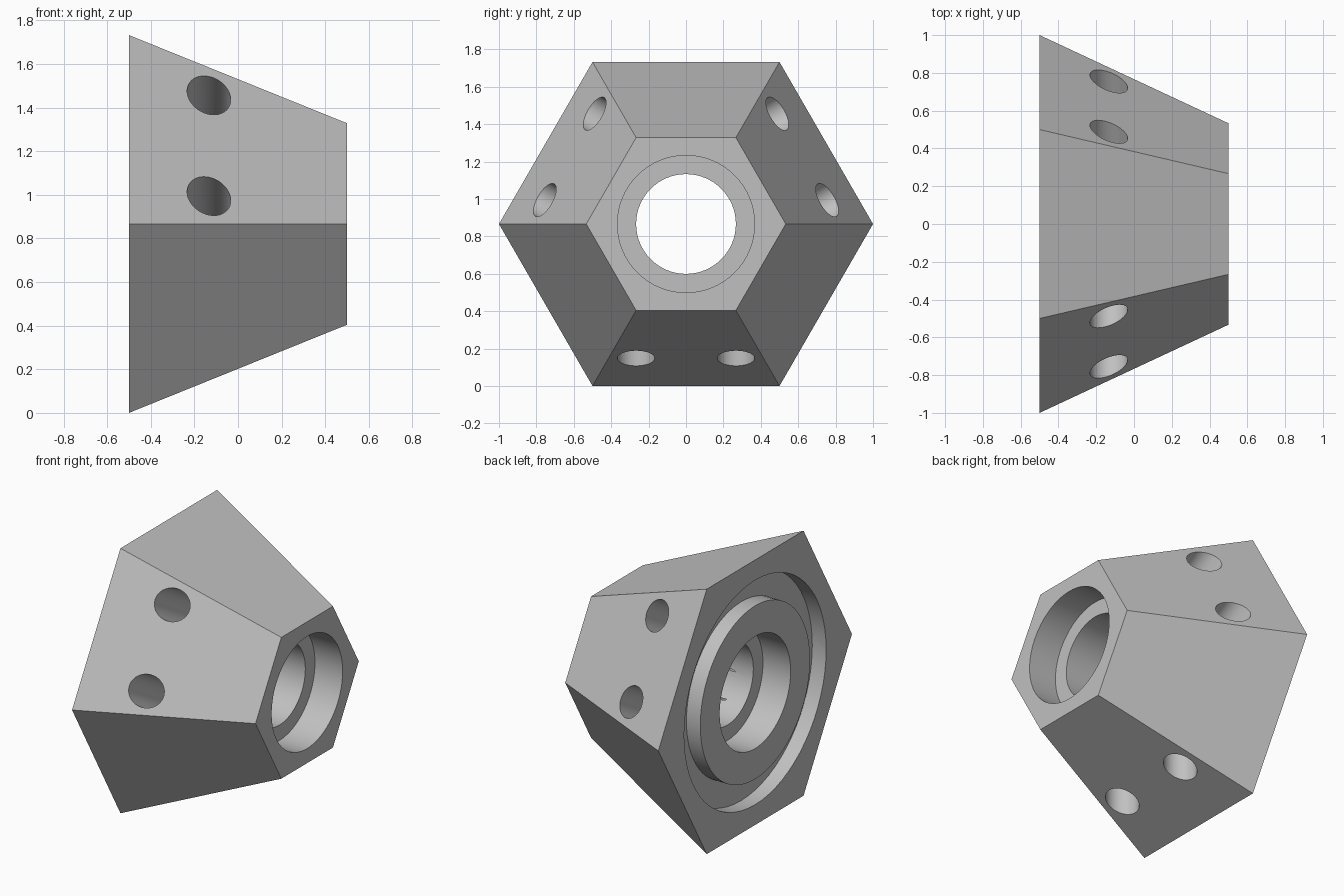
import bpy, bmesh, math
from mathutils import Matrix, Vector

if "Cube" in bpy.data.objects:
    bpy.data.objects.remove(bpy.data.objects["Cube"])

UNIT = 1 / 15                   # design module
LIFT = math.sqrt(3) / 2         # height of the central axis
AXIS = Matrix.Translation((0, 0, LIFT))

grey = bpy.data.materials.new("light_grey")
grey.use_nodes = True
grey.diffuse_color = (0.53, 0.53, 0.53, 1)
grey.node_tree.nodes["Principled BSDF"].inputs["Base Color"].default_value = grey.diffuse_color


def make_object(name, bm):
    """Turn a bmesh built around the x axis into a placed object."""
    bmesh.ops.recalc_face_normals(bm, faces=bm.faces)
    bm.transform(AXIS)
    mesh = bpy.data.meshes.new(name)
    bm.to_mesh(mesh)
    bm.free()
    mesh.materials.append(grey)
    obj = bpy.data.objects.new(name, mesh)
    bpy.context.collection.objects.link(obj)
    return obj


def lathe(name, profile, steps=64):
    """Revolve a closed (x, radius) profile about the x axis."""
    bm = bmesh.new()
    verts = [bm.verts.new((x, 0, r)) for x, r in profile]
    edges = [bm.edges.new((a, b)) for a, b in zip(verts, verts[1:] + verts[:1])]
    bmesh.ops.spin(bm, geom=verts + edges, cent=(0, 0, 0), axis=(1, 0, 0),
                   angle=math.tau, steps=steps, use_merge=False)
    bmesh.ops.remove_doubles(bm, verts=bm.verts, dist=1e-5)
    bmesh.ops.dissolve_degenerate(bm, edges=bm.edges, dist=1e-6)
    loose = [e for e in bm.edges if not e.link_faces]
    bmesh.ops.delete(bm, geom=loose, context="EDGES")
    return make_object(name, bm)


def pin(name, side, turn):
    """Radial drill, offset sideways and turned about the x axis."""
    bm = bmesh.new()
    place = Matrix.Rotation(turn, 4, "X") @ Matrix.Translation((-2 * UNIT, side * 4 * UNIT, -0.7))
    bmesh.ops.create_cone(bm, cap_ends=True, segments=48, radius1=0.1, radius2=0.1,
                          depth=1, matrix=place)
    return make_object(name, bm)


# Hexagonal tapered body
bm = bmesh.new()
rings = [[bm.verts.new((x, r * math.cos(k * math.pi / 3), r * math.sin(k * math.pi / 3)))
          for k in range(6)] for x, r in ((-0.5, 1), (0.5, 8 * UNIT))]
for ring in rings:
    bm.faces.new(ring)
for k in range(6):
    n = (k + 1) % 6
    bm.faces.new((rings[0][k], rings[0][n], rings[1][n], rings[1][k]))
body = make_object("hex_body", bm)

# Stepped bore with a counterbore at each end
bore, step = 4 * UNIT, 5.5 * UNIT
cutters = [lathe("bore_cutter", [(-0.6, 0), (-0.6, step), (-0.3, step), (-0.3, bore),
                                 (0.3, bore), (0.3, step), (0.6, step), (0.6, 0)])]

# Ring groove in the wide end
inner, outer = 8.5 * UNIT, 11 * UNIT
cutters.append(lathe("groove_cutter", [(-0.6, inner), (-0.6, outer), (-0.4, outer), (-0.4, inner)]))

# Pairs of blind holes in every other side
for k in range(3):
    for side in (-1, 1):
        cutters.append(pin("hole_cutter", side, k * math.tau / 3))

bpy.context.view_layer.objects.active = body
for cutter in cutters:
    cutter.hide_render = True
    cut = body.modifiers.new("cut", "BOOLEAN")
    cut.operation = "DIFFERENCE"
    cut.solver = "EXACT"
    cut.object = cutter
    bpy.ops.object.modifier_apply(modifier=cut.name)
    bpy.data.objects.remove(cutter)

# Smooth round walls, keep hard edges
bpy.ops.object.select_all(action="DESELECT")
body.select_set(True)
bpy.ops.object.shade_smooth_by_angle(angle=math.radians(20))
